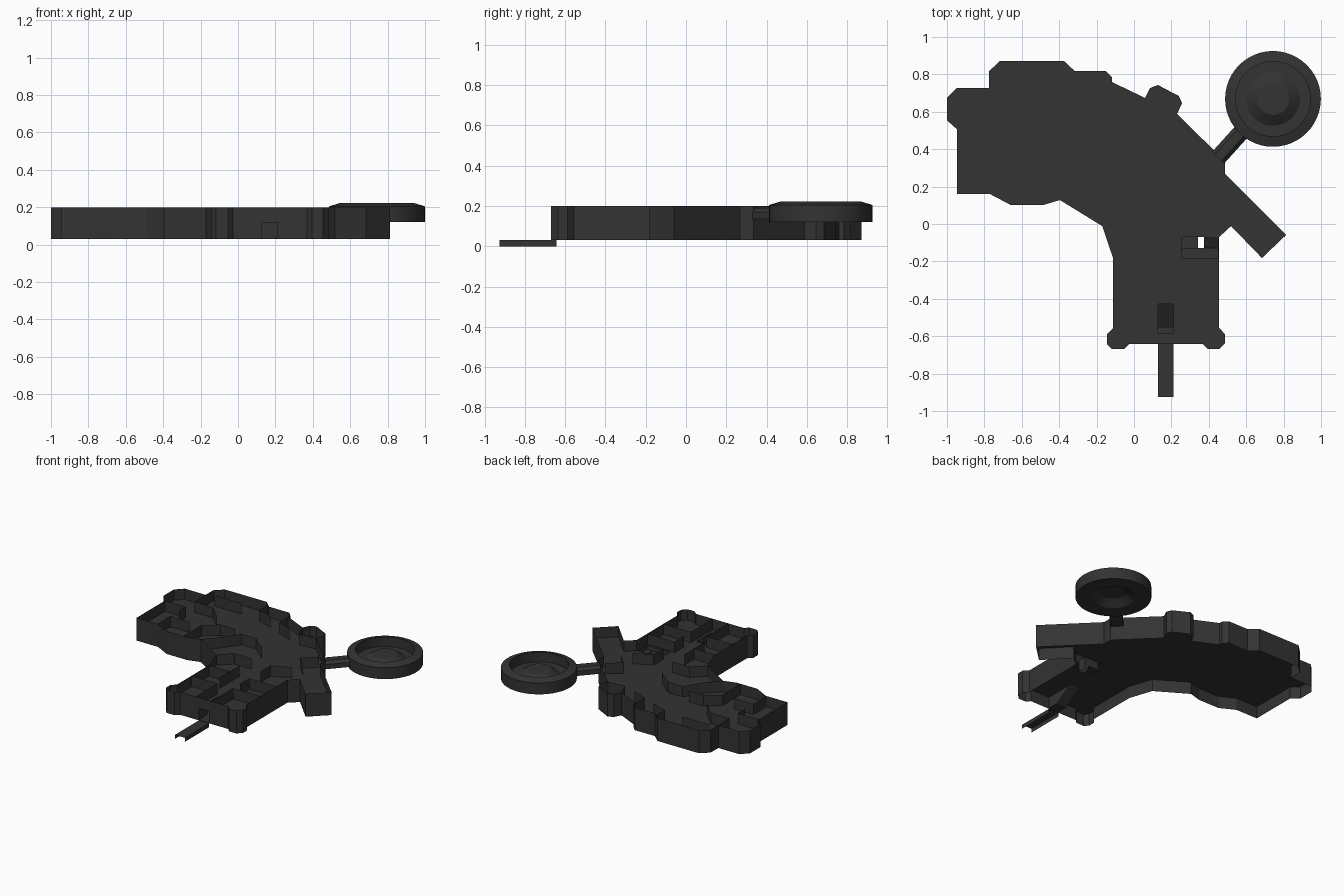
import bpy, bmesh, math
from mathutils import Vector

if "Cube" in bpy.data.objects:
    bpy.data.objects.remove(bpy.data.objects["Cube"])

MAT = bpy.data.materials.new("dark_grey")
MAT.diffuse_color = (0.033, 0.033, 0.033, 1)
MAT.use_nodes = True
MAT.node_tree.nodes["Principled BSDF"].inputs["Base Color"].default_value = MAT.diffuse_color
FLOOR, TOP, BASE = 0.12, 0.20, 0.03
SHIFT = -0.006


def finish(bm, name):
    bmesh.ops.recalc_face_normals(bm, faces=bm.faces)
    me = bpy.data.meshes.new(name)
    bm.to_mesh(me)
    bm.free()
    me.materials.append(MAT)
    ob = bpy.data.objects.new(name, me)
    bpy.context.collection.objects.link(ob)
    return ob


def loft(name, lo, hi):
    """Closed solid between two matching loops of 3D points."""
    bm = bmesh.new()
    lo = [bm.verts.new(p) for p in lo]
    hi = [bm.verts.new(p) for p in hi]
    bm.faces.new(lo)
    bm.faces.new(hi)
    n = len(lo)
    for i in range(n):
        j = (i + 1) % n
        bm.faces.new((lo[i], lo[j], hi[j], hi[i]))
    return finish(bm, name)


def prism(name, pts, z0, z1):
    return loft(name, [(x, y, z0) for x, y in pts], [(x, y, z1) for x, y in pts])


def rect(x0, y0, x1, y1):
    return [(x0, y0), (x1, y0), (x1, y1), (x0, y1)]


def panels(name, paths, z0, z1):
    """Thin upright panels following plan paths."""
    bm = bmesh.new()
    for path in paths:
        lo = [bm.verts.new((x, y, z0)) for x, y in path]
        hi = [bm.verts.new((x, y, z1)) for x, y in path]
        for i in range(len(path) - 1):
            bm.faces.new((lo[i], lo[i + 1], hi[i + 1], hi[i]))
    return finish(bm, name)


def cut(ob, cutter):
    m = ob.modifiers.new("cut", 'BOOLEAN')
    m.operation, m.solver, m.object = 'DIFFERENCE', 'EXACT', cutter
    bpy.context.view_layer.objects.active = ob
    bpy.ops.object.modifier_apply(modifier=m.name)
    bpy.data.objects.remove(cutter)


# deck and thin outer walls share one outline
outline = [
    (-1, .68), (-.947, .733), (-.775, .733), (-.775, .823), (-.717, .877),
    (-.374, .877), (-.316, .823), (-.15, .823), (-.118, .79), (-.118, .765),
    (.059, .68), (.086, .733), (.128, .749), (.24, .69), (.257, .652),
    (.23, .594), (.487, .342), (.487, .273), (.813, -.053), (.684, -.176),
    (.519, -.005), (.455, -.064), (.455, -.55), (.487, -.583), (.487, -.63),
    (.455, -.663), (.396, -.663), (.369, -.636), (-.027, -.636),
    (-.053, -.663), (-.118, -.663), (-.144, -.636), (-.144, -.583),
    (-.112, -.55), (-.112, -.176), (-.17, -.005), (-.396, .134),
    (-.487, .107), (-.658, .107), (-.77, .166), (-.947, .166),
    (-.947, .513), (-1, .56)]
deck = prism("deck", outline, BASE, FLOOR)
walls = panels("outer_wall", [outline + outline[:1]], FLOOR, TOP)

# entry door tunnel and the steps down to it
cut(deck, prism("door_cutter", rect(.128, -.7, .21, -.57), BASE + .004, FLOOR - .002))
side = [(-.41, .125), (-.55, .034), (-.58, .034), (-.58, .125)]
cut(deck, loft("stair_cutter", [(.128, y, z) for y, z in side], [(.21, y, z) for y, z in side]))

# side steps beside a floor hatch
cut(deck, prism("landing_cutter", rect(.257, -.176, .45, -.123), .09, .13))
side = [(.374, .125), (.374, .119), (.45, .04), (.45, .125)]
cut(deck, loft("step_cutter", [(x, -.123, z) for x, z in side], [(x, -.069, z) for x, z in side]))
cut(deck, prism("well_cutter", rect(.257, -.123, .342, -.064), .06, .13))
cut(deck, prism("hatch_cutter", rect(.342, -.123, .374, -.064), 0, .14))

# the deck is an open shell underneath
bm = bmesh.new()
bm.from_mesh(deck.data)
under = [f for f in bm.faces if all(v.co.z < BASE + .001 for v in f.verts)]
bmesh.ops.delete(bm, geom=under, context='FACES')
bm.to_mesh(deck.data)
bm.free()

# thin interior partitions
partitions = panels("partition_walls", [
    # left rooms
    [(-.775, .733), (-.775, .60), (-.62, .60), (-.52, .50)],
    [(-.947, .50), (-.775, .50), (-.775, .42)],
    [(-.775, .17), (-.775, .32), (-.62, .32)],
    [(-.52, .107), (-.52, .32), (-.42, .40), (-.30, .40)],
    # hall edge
    [(-.396, .134), (-.30, .24), (-.22, .36), (-.10, .36), (.02, .26)],
    [(-.17, -.005), (-.08, .08), (.06, .08)],
    # rear cells
    [(-.72, .76), (-.50, .76)], [(-.34, .84), (-.34, .74), (-.22, .70)],
    [(-.118, .765), (-.118, .66), (.0, .61)], [(.059, .68), (.10, .58), (.23, .594)],
    # lower wing rooms
    [(-.112, -.176), (.06, -.176), (.06, -.06)],
    [(.06, -.176), (.06, -.30)], [(-.112, -.38), (.10, -.38), (.10, -.636)],
    [(.23, -.636), (.23, -.38), (.455, -.38)],
    [(.23, -.30), (.23, -.19), (.455, -.19)],
    [(.23, -.06), (.23, .06), (.36, .12)],
    [(.42, .36), (.32, .28), (.40, .20)]], FLOOR, TOP)
for ob in (deck, walls, partitions):
    ob.location.y = SHIFT

# entry ramp: thin inverted channel
bm = bmesh.new()
strip = [(.128, 0), (.128, .03), (.21, .03), (.21, 0)]
front = [bm.verts.new((x, -.925, z)) for x, z in strip]
back = [bm.verts.new((x, -.642, z)) for x, z in strip]
for i in range(3):
    bm.faces.new((front[i], front[i + 1], back[i + 1], back[i]))
finish(bm, "entry_ramp")

# round pod turned from a profile
profile = [(0, .19), (.086, .19), (.144, .15), (.20, .15), (.20, .222),
           (.256, .205), (.256, .12), (.144, .12), (.086, .16), (0, .16)]
bm = bmesh.new()
vs = [bm.verts.new((r, 0, z)) for r, z in profile]
es = [bm.edges.new(e) for e in zip(vs, vs[1:])]
bmesh.ops.spin(bm, geom=vs + es, cent=(0, 0, 0), axis=(0, 0, 1), angle=math.tau, steps=48)
bmesh.ops.remove_doubles(bm, verts=bm.verts, dist=1e-4)
pod = finish(bm, "round_pod")
pod.location = (.743, .669, 0)
bpy.ops.object.select_all(action='DESELECT')
pod.select_set(True)
bpy.context.view_layer.objects.active = pod
bpy.ops.object.shade_smooth_by_angle(angle=math.radians(15))

# connecting arm with a chamfered top
s = math.sqrt(.5)
sec = [(-.045, .135), (.045, .135), (.045, .17), (.025, .19), (-.025, .19), (-.045, .17)]
ends = [[(cx - s * o, cy + s * o, z) for o, z in sec] for cx, cy in ((.45, .355), (.59, .51))]
loft("pod_arm", ends[0], ends[1])
